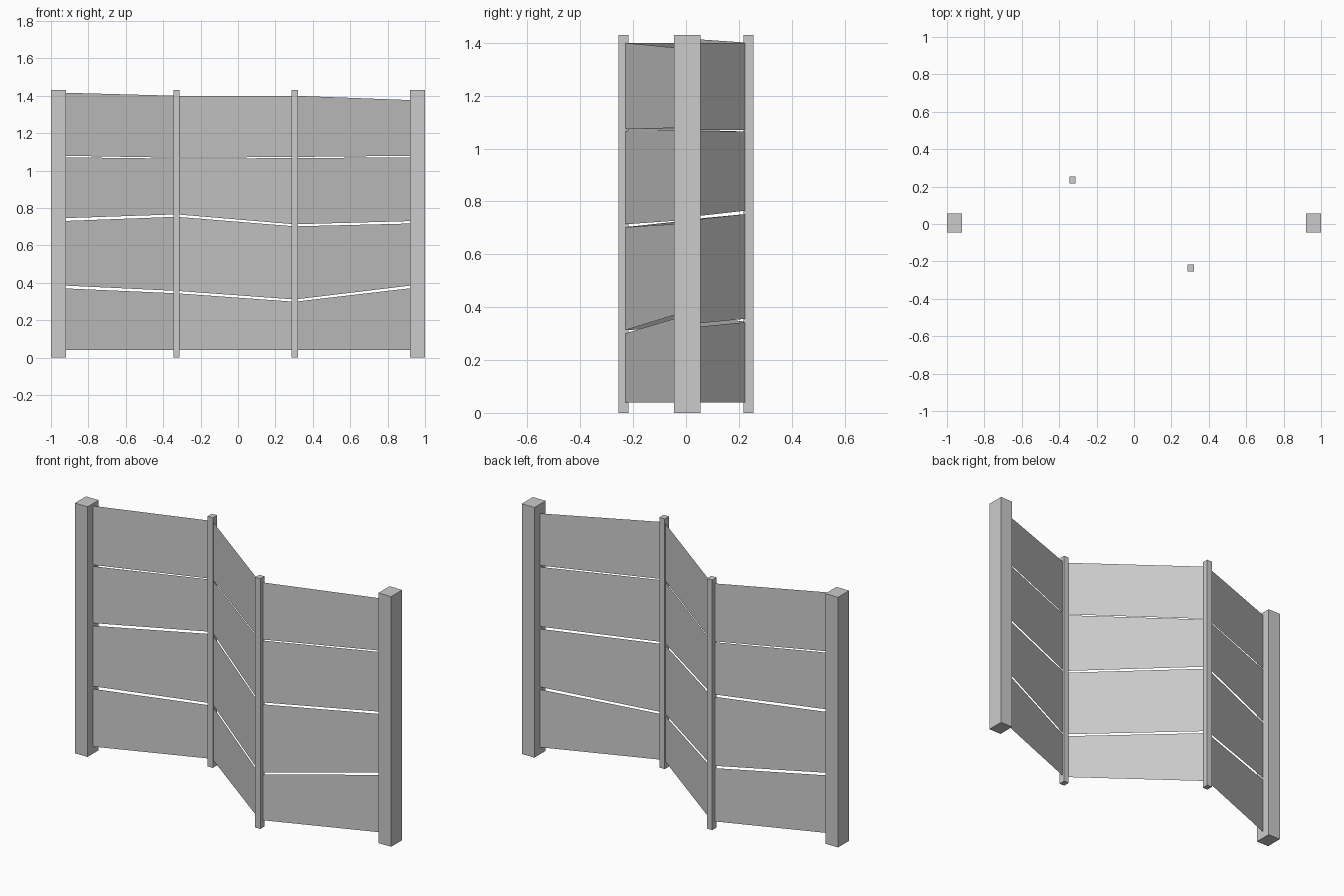
import bpy
import bmesh
from mathutils import Vector

cube = bpy.data.objects.get("Cube")
if cube:
    bpy.data.objects.remove(cube, do_unlink=True)

grey = bpy.data.materials.new("plain_grey")
grey.use_nodes = True
colour = (0.6, 0.6, 0.6, 1)
grey.diffuse_color = colour
grey.node_tree.nodes["Principled BSDF"].inputs["Base Color"].default_value = colour


def add_object(name, bm):
    mesh = bpy.data.meshes.new(name)
    bm.to_mesh(mesh)
    bm.free()
    mesh.materials.append(grey)
    obj = bpy.data.objects.new(name, mesh)
    bpy.context.collection.objects.link(obj)


def add_post(name, x, y, width, depth, height=1.43):
    bm = bmesh.new()
    bmesh.ops.create_cube(bm, size=1)
    bmesh.ops.scale(bm, vec=(width, depth, height), verts=bm.verts)
    bmesh.ops.translate(bm, vec=(x, y, height / 2), verts=bm.verts)
    add_object(name, bm)


def add_slat(name, start, end, low, high):
    bm = bmesh.new()
    corners = [(start, low[0]), (end, low[1]), (end, high[1]), (start, high[0])]
    bm.faces.new([bm.verts.new(Vector((p[0], p[1], z))) for p, z in corners])
    add_object(name, bm)


# Thick end posts and thin posts at the folds
for side, s in (("right", -1), ("left", 1)):
    add_post(side + "_end_post", s * 0.96, 0.005, 0.08, 0.1)
add_post("right_fold_post", -0.328, 0.236, 0.033, 0.038)
add_post("left_fold_post", 0.303, -0.236, 0.033, 0.038)

# Folded line of the screen, and heights of the slat edges at each of its points
path = [(-0.92, 0.005), (-0.328, 0.236), (0.303, -0.236), (0.92, 0.005)]
slats = {
    "bottom": ((0.04, 0.04, 0.04, 0.04), (0.37, 0.344, 0.299, 0.371)),
    "lower": ((0.385, 0.357, 0.311, 0.385), (0.731, 0.753, 0.702, 0.717)),
    "upper": ((0.746, 0.766, 0.713, 0.73), (1.071, 1.064, 1.067, 1.071)),
    "top": ((1.079, 1.069, 1.073, 1.079), (1.416, 1.4, 1.4, 1.377)),
}

# Thin slats, four in each of the three panels
for i, panel in enumerate(("right", "middle", "left")):
    for level, (low, high) in slats.items():
        add_slat(f"{panel}_panel_{level}_slat", path[i], path[i + 1],
                 low[i:i + 2], high[i:i + 2])
